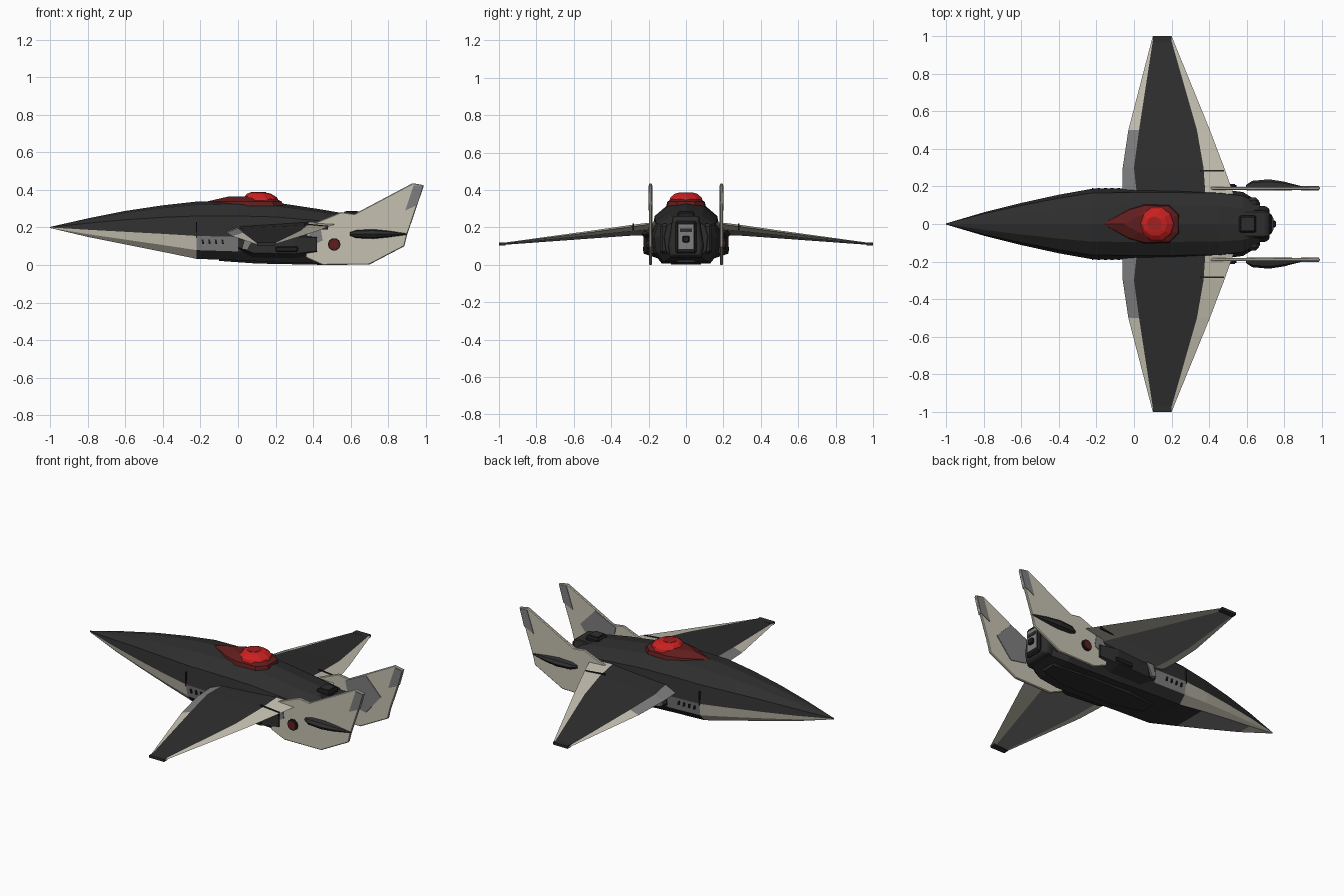
import bpy, bmesh, math

cube = bpy.data.objects.get("Cube")
if cube:
    bpy.data.objects.remove(cube)


def material(name, rgb):
    m = bpy.data.materials.new(name)
    m.use_nodes = True
    m.diffuse_color = (*rgb, 1)
    m.node_tree.nodes["Principled BSDF"].inputs["Base Color"].default_value = (*rgb, 1)
    return m


DARK = material("charcoal", (.027, .027, .027))
BLACK = material("black", (.014, .014, .015))
BEIGE = material("warm beige", (.56, .53, .44))
GREY = material("mid grey", (.21, .21, .21))
RED = material("bright red", (.6, .015, .015))
DEEP_RED = material("deep red", (.36, .014, .014))
MAROON = material("dark red", (.12, .012, .012))


def finish(name, bm, mats, mirror=False, bevel=0):
    bmesh.ops.remove_doubles(bm, verts=bm.verts, dist=1e-5)
    bmesh.ops.recalc_face_normals(bm, faces=bm.faces)
    me = bpy.data.meshes.new(name)
    bm.to_mesh(me)
    bm.free()
    ob = bpy.data.objects.new(name, me)
    bpy.context.collection.objects.link(ob)
    for m in mats:
        me.materials.append(m)
    if bevel:
        b = ob.modifiers.new("bevel", "BEVEL")
        b.width, b.segments = bevel, 1
    if mirror:
        mod = ob.modifiers.new("mirror", "MIRROR")
        mod.use_axis = (False, True, False)
        mod.use_mirror_merge = False
    return ob


def loft(name, rings, mats, rule=lambda i, j: 0, mirror=False, bevel=0):
    """Join closed rings of points; rule(ring, side) picks the colour."""
    bm = bmesh.new()
    vs = [[bm.verts.new(p) for p in r] for r in rings]
    n = len(rings[0])
    for i in range(len(rings) - 1):
        for j in range(n):
            k = (j + 1) % n
            f = bm.faces.new((vs[i][j], vs[i][k], vs[i + 1][k], vs[i + 1][j]))
            f.material_index = rule(i, j)
    bm.faces.new(vs[0])
    bm.faces.new(vs[-1])
    return finish(name, bm, mats, mirror, bevel)


def side_plate(name, outline, y0, y1, mat, mirror=True, bevel=0):
    return loft(name, [[(x, y, z) for x, z in outline] for y in (y0, y1)],
                [mat], mirror=mirror, bevel=bevel)


def box(name, lo, hi, mat, mirror=False, bevel=0):
    (x0, y0, z0), (x1, y1, z1) = lo, hi
    return side_plate(name, [(x0, z0), (x1, z0), (x1, z1), (x0, z1)], y0, y1, mat, mirror, bevel)


def circle(cx, cz, r, n=10):
    return [(cx + r * math.cos(math.tau * i / n), cz + r * math.sin(math.tau * i / n)) for i in range(n)]


# fuselage: x, half width, top, chine, bottom
stations = [(-1, .003, .203, .2, .197), (-.8, .062, .248, .188, .15),
            (-.6, .112, .288, .177, .11), (-.4, .156, .318, .166, .07),
            (-.22, .188, .338, .155, .033), (0, .19, .342, .15, .025),
            (.2, .19, .333, .15, .015), (.45, .186, .295, .15, .008),
            (.58, .17, .272, .15, .015), (.67, .115, .25, .15, .04)]


def section(x, w, top, chine, bottom):
    h = top - chine
    half = [(0, top), (.5 * w, top - .1 * h), (.88 * w, top - .42 * h), (w, chine),
            (.93 * w, chine - .62 * (chine - bottom)), (.7 * w, bottom), (0, bottom)]
    return [(x, y, z) for y, z in half] + [(x, -y, z) for y, z in half[-2:0:-1]]


def hull_colour(i, j):
    band = min(j, 11 - j)
    if band == 3:
        return 1 if i < 4 else 2 if i == 4 else 0
    if band == 4 and i < 4 or band == 5 and i < 1:
        return 1
    return 2 if band == 5 and i < 3 else 0


loft("fuselage", [section(*s) for s in stations], [DARK, BEIGE, GREY], hull_colour)

# hull joint line and side vents
side_plate("hull_joint", [(-.224, .145), (-.219, .145), (-.219, .23), (-.224, .23)], .18, .191, BLACK)
for i in range(4):
    x = -.19 + .035 * i
    side_plate("side_vent", [(x, .112), (x + .01, .112), (x + .006, .135), (x - .004, .135)], .18, .191, BLACK)

# wings: y, four chord points, front and rear heights, half thickness
wing_stations = [(.16, -.06, .015, .38, .53, .178, .222, .024),
                 (.3, -.06, .0, .37, .48, .172, .203, .02),
                 (.5, -.03, .027, .335, .404, .154, .175, .015),
                 (1, .1, .104, .192, .2, .109, .112, .004)]


def wing_ring(y, le, a, b, te, zf, zr, t):
    def mid(x):
        return zf + (zr - zf) * (x - le) / (te - le)
    inset = .12 * (te - le)
    return [(le, y, zf), (a, y, mid(a) + t), (b, y, mid(b) + t * .8), (te, y, zr),
            (te - inset * 2, y, mid(te - inset * 2) - t * .8), (le + inset, y, mid(le + inset) - t)]


def wing_colour(i, j):
    if j == 1:
        return 0
    return 2 if j == 4 or j == 0 and i < 2 else 1


loft("wings", [wing_ring(*s) for s in wing_stations], [DARK, BEIGE, GREY], wing_colour, True)
box("wing_tip_caps", (.1, .965, .104), (.2, 1, .119), DARK, True)
side_plate("flap_fairings", [(.35, .185), (.48, .19), (.48, .209), (.35, .222)], .279, .287, BLACK)

# engine intakes below the wings
intake = [(.0, .07, .15, .186), (.08, .04, .168, .212), (.3, .035, .172, .226), (.42, .05, .165, .21)]
loft("intake_pods", [[(x, .15, z0), (x, y, z0 + .025), (x, y, z1 - .02), (x, .15, z1)]
                     for x, z0, z1, y in intake], [DARK], mirror=True)
side_plate("intake_lips", [(.02, .085), (.05, .08), (.09, .155), (.04, .155)], .19, .216, GREY)
box("intake_struts", (.2, .2, .07), (.32, .231, .1), BLACK, True, .006)

# belly keel
loft("belly_keel", [[(x, -w, .04), (x, w, .04), (x, w * .7, z), (x, -w * .7, z)]
                    for x, w, z in ((-.1, .06, .022), (.1, .11, .008), (.45, .11, .001), (.62, .06, .012))], [DARK])

# tail fins with grey patches
fin = [(.36, .04), (.45, 0), (.7, .003), (.885, .1), (.9, .16), (.99, .425), (.93, .436),
       (.62, .272), (.55, .282), (.41, .225), (.365, .16)]
side_plate("tail_fins", fin, .182, .198, BEIGE, bevel=.004)
tip = [(.89, .29), (.955, .32), (.984, .42), (.935, .425)]
side_plate("fin_tip_patches", tip, .179, .201, GREY)
side_plate("fin_inner_patches", [(.6, .26), (.74, .325), (.84, .22), (.74, .1), (.63, .12)], .178, .184, GREY)
side_plate("fin_front_patches", [(.37, .15), (.385, .1), (.45, .13), (.44, .2), (.41, .21)], .196, .201, GREY)

# round ports on the fins
side_plate("port_rims", circle(.512, .11, .034), .19, .207, BLACK)
side_plate("port_lenses", circle(.512, .11, .026), .19, .212, MAROON)

# slim fairings on the fins
pod = [(.595, .012, .01), (.63, .035, .022), (.72, .043, .026), (.8, .03, .018), (.9, .004, .004)]
loft("fin_fairings", [[(x, .195, .165 + t), (x, .195 + d * .7, .165 + t * .7), (x, .195 + d, .165),
                       (x, .195 + d * .7, .165 - t * .7), (x, .195, .165 - t)] for x, d, t in pod],
     [DARK], mirror=True)

# engine block, exhaust panel and roof hatch
side = [(-.085, .04), (.085, .04), (.095, .1), (.07, .26), (-.07, .26), (-.095, .1)]
loft("engine_block", [[(x, y * s, .15 + (z - .15) * s) for y, z in side] for x, s in ((.56, 1), (.7, 1), (.72, .86))],
     [DARK], bevel=.005)
box("exhaust_frame", (.7, -.055, .06), (.735, .055, .235), BLACK, bevel=.01)
box("exhaust_panel", (.73, -.04, .085), (.739, .04, .215), GREY)
box("exhaust_vane", (.735, -.032, .175), (.742, .032, .195), DARK)
box("exhaust_nozzle", (.735, -.018, .12), (.755, .018, .155), BLACK, bevel=.005)
box("roof_hatch", (.56, -.045, .25), (.65, .045, .284), BLACK, bevel=.008)
box("roof_hatch_lid", (.575, -.032, .28), (.635, .032, .289), DARK)
box("engine_side_blocks", (.57, .09, .06), (.665, .14, .22), DARK, True, .015)

# canopy: sloping dark red frame, bright dome and top hatch
half = [(-.18, 0), (-.03, .08), (.06, .105), (.19, .1), (.24, .05)]
outline = half + [(x, -y) for x, y in half[:0:-1]]
loft("canopy_frame", [[(.1 + (x - .1) * s, y * s, z) for x, y in outline]
                      for s, z in ((1, .315), (.95, .338), (.55, .364))], [MAROON])
dome = [(.122, .096, .338), (.12, .088, .36), (.112, .065, .379), (.106, .042, .386)]
loft("canopy_dome", [[(x, y, z) for x, y in circle(cx, 0, r)] for cx, r, z in dome], [RED])
loft("canopy_hatch", [[(x, y, z) for x, y in circle(.108, 0, .04, 8)] for z in (.384, .388)], [DEEP_RED])
